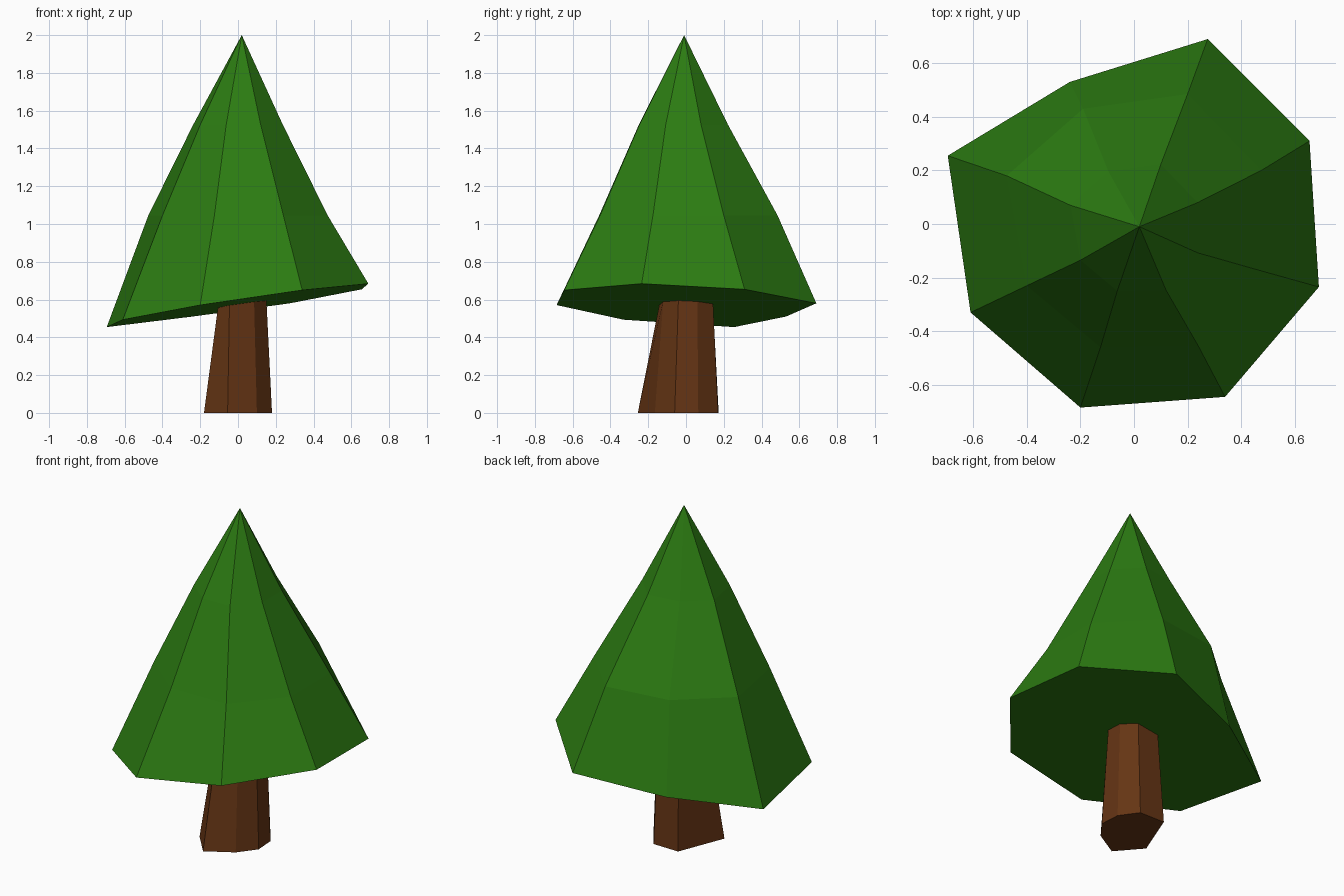
import bpy, bmesh

if "Cube" in bpy.data.objects:
    bpy.data.objects.remove(bpy.data.objects["Cube"])


def base_z(x, y):
    # tilted plane of the foliage underside
    return 0.57 + 0.15 * x - 0.045 * y


def loft(name, rings, color, apex=None):
    bm = bmesh.new()
    loops = [[bm.verts.new(p) for p in ring] for ring in rings]
    n = len(loops[0])
    for a, b in zip(loops, loops[1:]):
        for i in range(n):
            j = (i + 1) % n
            bm.faces.new((a[i], a[j], b[j], b[i]))
    bm.faces.new(loops[0][::-1])
    if apex:
        tip = bm.verts.new(apex)
        for i in range(n):
            bm.faces.new((loops[-1][i], loops[-1][(i + 1) % n], tip))
    else:
        bm.faces.new(loops[-1])
    bmesh.ops.recalc_face_normals(bm, faces=bm.faces)
    me = bpy.data.meshes.new(name)
    bm.to_mesh(me)
    bm.free()
    mat = bpy.data.materials.new(name + "_colour")
    mat.diffuse_color = (*color, 1)
    mat.use_nodes = True
    mat.node_tree.nodes["Principled BSDF"].inputs["Base Color"].default_value = mat.diffuse_color
    me.materials.append(mat)
    ob = bpy.data.objects.new(name, me)
    bpy.context.collection.objects.link(ob)
    return ob


# Foliage: irregular eight-sided cone with a tilted rim
apex = (0.02, -0.01, 2.0)
rim = [(0.69, -0.235), (0.655, 0.31), (0.275, 0.69), (-0.24, 0.53),
       (-0.695, 0.255), (-0.61, -0.33), (-0.20, -0.685), (0.34, -0.645)]
mid = [(0.475, -0.175), (0.475, 0.20), (0.20, 0.485), (-0.19, 0.43),
       (-0.475, 0.18), (-0.40, -0.23), (-0.125, -0.46), (0.24, -0.455)]
upper = [(apex[0] + 0.5 * (x - apex[0]) - 0.01,
          apex[1] + 0.5 * (y - apex[1]) - 0.015, 1.525) for x, y in mid]
loft("foliage", [[(x, y, base_z(x, y)) for x, y in rim],
                 [(x, y, 1.045) for x, y in mid], upper],
     (0.025, 0.20, 0.006), apex)

# Trunk: tapered seven-sided post, ending just inside the foliage
foot = [(-0.18, -0.11), (-0.055, -0.255), (0.10, -0.165), (0.18, -0.06),
        (0.172, 0.065), (0.097, 0.17), (-0.068, 0.173)]
head = [(-0.105, -0.07), (-0.045, -0.14), (0.085, -0.12), (0.15, -0.04),
        (0.15, 0.06), (0.09, 0.143), (-0.05, 0.143)]
loft("trunk", [[(x, y, 0) for x, y in foot],
               [(x, y, base_z(x, y) + 0.01) for x, y in head]],
     (0.13, 0.035, 0.007))
